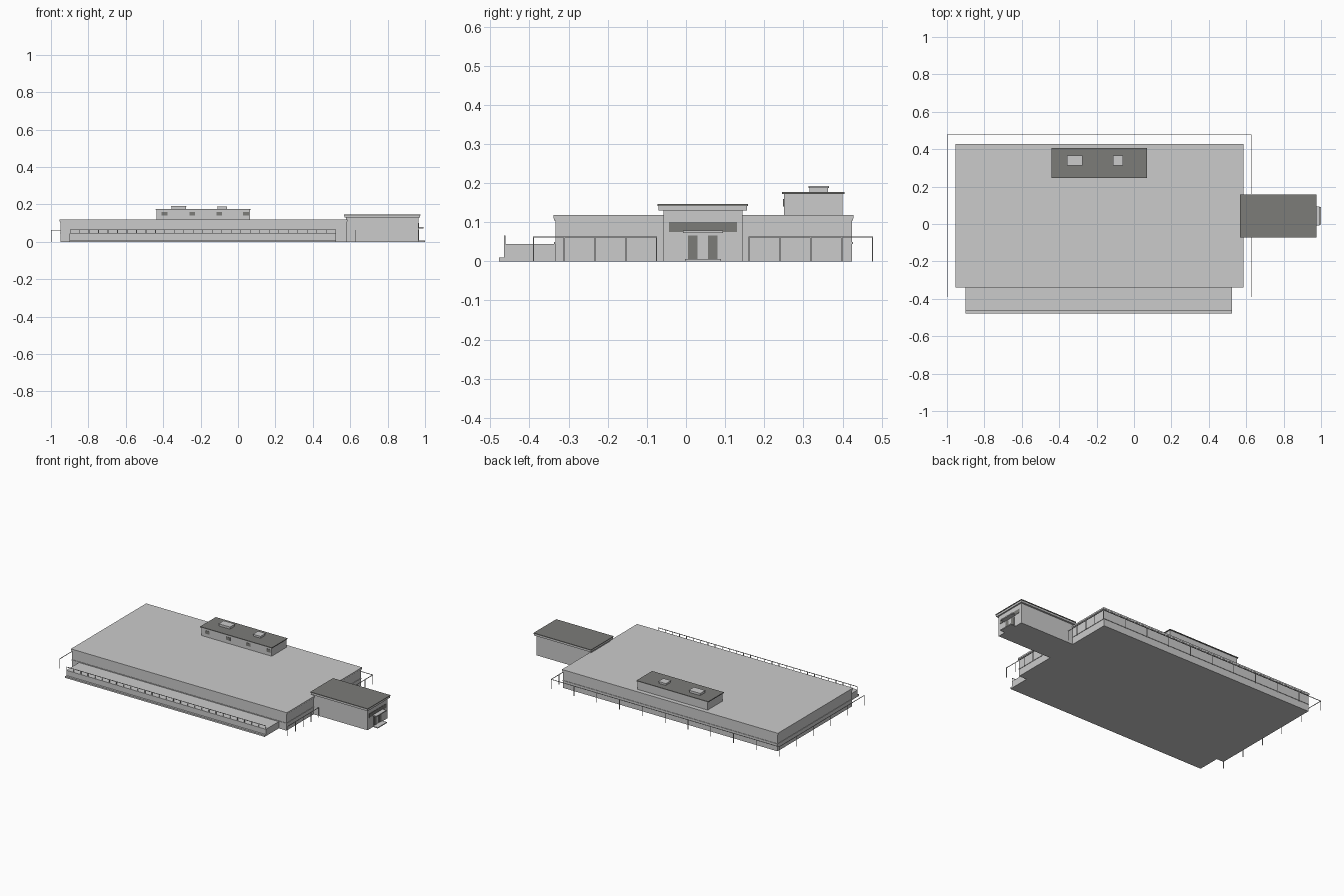
import bpy, bmesh
from mathutils import Matrix, Vector

if "Cube" in bpy.data.objects:
    bpy.data.objects.remove(bpy.data.objects["Cube"])

dark = bpy.data.materials.new("dark_grey")
dark.diffuse_color = (0.2, 0.2, 0.19, 1)
dark.use_nodes = True
dark.node_tree.nodes["Principled BSDF"].inputs["Base Color"].default_value = dark.diffuse_color


def boxes(name, specs, mat=None):
    """One object from boxes given as (x0, x1, y0, y1, z0, z1)."""
    bm = bmesh.new()
    for x0, x1, y0, y1, z0, z1 in specs:
        mid = Vector(((x0 + x1) / 2, (y0 + y1) / 2, (z0 + z1) / 2))
        size = Matrix.Diagonal((x1 - x0, y1 - y0, z1 - z0, 1))
        bmesh.ops.create_cube(bm, size=1, matrix=Matrix.Translation(mid) @ size)
    me = bpy.data.meshes.new(name)
    bm.to_mesh(me)
    bm.free()
    ob = bpy.data.objects.new(name, me)
    bpy.context.collection.objects.link(ob)
    if mat:
        me.materials.append(mat)
    return ob


def fence(name, a, b, z0, z1, n, t=0.0015):
    """Top rail from a to b carried by n + 1 posts."""
    a, b = Vector(a), Vector(b)
    parts = [(a.x - t, b.x + t, a.y - t, b.y + t, z1 - 2 * t, z1)]
    for i in range(n + 1):
        p = a.lerp(b, i / n)
        parts.append((p.x - t, p.x + t, p.y - t, p.y + t, z0, z1 - 2 * t))
    return boxes(name, parts)


# Main hall with belt course, cornice and flat roof
boxes("hall_walls", [(-0.95, 0.58, -0.334, 0.424, 0, 0.108)])
boxes("hall_belt_course", [(-0.953, 0.583, -0.337, 0.427, 0.045, 0.049)])
boxes("hall_cornice", [(-0.953, 0.583, -0.337, 0.427, 0.104, 0.109)])
boxes("hall_roof", [(-0.955, 0.586, -0.339, 0.428, 0.109, 0.119)])

# Front terrace with low step and railing
boxes("terrace", [(-0.9, 0.525, -0.465, -0.334, 0, 0.044)])
boxes("terrace_step", [(-0.9, 0.525, -0.478, -0.465, 0, 0.01)])
fence("terrace_railing", (-0.898, -0.463), (0.523, -0.463), 0.044, 0.066, 28)

# Roof-top plant room, skylights and small windows
boxes("plant_room", [(-0.435, 0.065, 0.25, 0.4, 0.119, 0.172)])
boxes("plant_room_roof", [(-0.442, 0.07, 0.245, 0.405, 0.172, 0.177)], dark)
for i, (x0, x1, z) in enumerate([(-0.355, -0.278, 0.192), (-0.11, -0.06, 0.19)]):
    boxes(f"skylight_{i + 1}", [(x0, x1, 0.315, 0.363, 0.177, z - 0.003),
                                (x0 - 0.002, x1 + 0.002, 0.313, 0.365, z - 0.003, z)])
boxes("plant_room_windows", [(x - 0.015, x + 0.015, 0.248, 0.251, 0.14, 0.16)
                             for x in (-0.393, -0.245, -0.1, 0.043)], dark)

# Entrance block on the right
boxes("entrance_walls", [(0.578, 0.965, -0.058, 0.144, 0, 0.13)])
boxes("entrance_roof_edge", [(0.57, 0.974, -0.07, 0.156, 0.13, 0.142)])
boxes("entrance_roof", [(0.567, 0.977, -0.073, 0.159, 0.142, 0.147)], dark)
boxes("entrance_window_band", [(0.964, 0.967, -0.043, 0.13, 0.075, 0.1)], dark)
boxes("entrance_doors", [(0.964, 0.967, y, y + 0.025, 0.006, 0.066)
                         for y in (0.005, 0.056)], dark)
boxes("entrance_canopy", [(0.965, 0.993, -0.008, 0.094, 0.072, 0.079)])
boxes("entrance_step", [(0.965, 1.0, -0.003, 0.09, 0, 0.006)])

# Perimeter fence, open to the front and at the entrance
fence("fence_left", (-0.9985, -0.39), (-0.9985, 0.477), 0, 0.064, 5)
fence("fence_back", (-0.9985, 0.477), (0.628, 0.477), 0, 0.064, 10)
fence("fence_right_front", (0.628, -0.39), (0.628, -0.075), 0, 0.064, 4)
fence("fence_right_back", (0.628, 0.161), (0.628, 0.477), 0, 0.064, 4)
